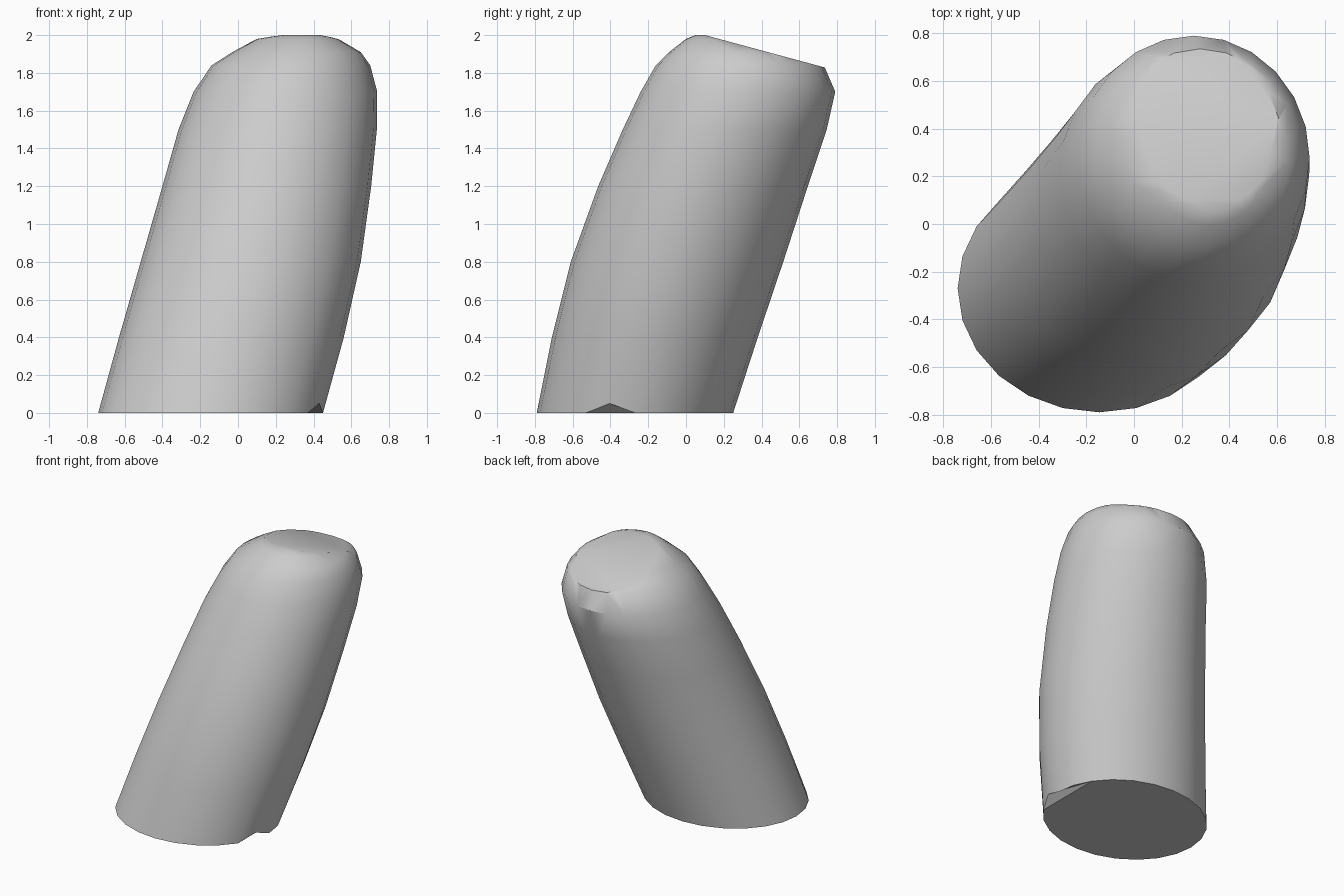
import bpy, bmesh, math
from mathutils import Vector

cube = bpy.data.objects.get("Cube")
if cube:
    bpy.data.objects.remove(cube, do_unlink=True)

SEGMENTS = 24

# Each section: height, then left, right, front and back limits
SECTIONS = [
    (0.0, -0.74, 0.45, -0.79, 0.25),
    (0.4, -0.63, 0.56, -0.71, 0.38),
    (0.8, -0.515, 0.65, -0.61, 0.515),
    (1.2, -0.40, 0.705, -0.465, 0.645),
    (1.5, -0.315, 0.735, -0.335, 0.745),
    (1.7, -0.235, 0.737, -0.24, 0.79),
    (1.84, -0.14, 0.70, -0.16, 0.73),
    (1.91, -0.03, 0.65, -0.09, 0.62),
    (1.98, 0.10, 0.53, 0.0, 0.37),
    (2.0, 0.22, 0.45, 0.05, 0.25),
]


def make_material(name, rgb):
    mat = bpy.data.materials.new(name)
    mat.use_nodes = True
    mat.diffuse_color = (*rgb, 1)
    bsdf = next(n for n in mat.node_tree.nodes if n.type == 'BSDF_PRINCIPLED')
    bsdf.inputs["Base Color"].default_value = (*rgb, 1)
    return mat


def add_ring(bm, z, x0, x1, y0, y1):
    """Elliptical ring of vertices filling the given limits."""
    ring = []
    for i in range(SEGMENTS):
        a = math.tau * i / SEGMENTS
        x = (x0 + x1) / 2 + (x1 - x0) / 2 * math.cos(a)
        y = (y0 + y1) / 2 + (y1 - y0) / 2 * math.sin(a)
        ring.append(bm.verts.new((x, y, z)))
    return ring


# Leaning post: loft the sections and close both ends
bm = bmesh.new()
rings = [add_ring(bm, *section) for section in SECTIONS]
for low, high in zip(rings, rings[1:]):
    for i in range(SEGMENTS):
        j = (i + 1) % SEGMENTS
        bm.faces.new((low[i], low[j], high[j], high[i]))
bm.faces.new(rings[0][::-1])
bm.faces.new(rings[-1])

# Slanted flat top, falling towards the back
cut = bmesh.ops.bisect_plane(
    bm, geom=bm.verts[:] + bm.edges[:] + bm.faces[:], dist=1e-5,
    plane_co=Vector((0.3, 0.1, 2.0)), plane_no=Vector((0, 0.27, 1)),
    clear_outer=True)
rim = [e for e in cut["geom_cut"] if isinstance(e, bmesh.types.BMEdge)]
bmesh.ops.holes_fill(bm, edges=rim, sides=0)

# Small chip in the foot at the front left
chip = min((v for v in bm.verts if v.co.z < 0.01),
           key=lambda v: (v.co - Vector((0.42, -0.4, 0))).length)
chip.co.z = 0.05
bmesh.ops.triangulate(bm, faces=[f for f in bm.faces if chip in f.verts])
bmesh.ops.recalc_face_normals(bm, faces=bm.faces[:])

mesh = bpy.data.meshes.new("leaning_post")
bm.to_mesh(mesh)
bm.free()
post = bpy.data.objects.new("leaning_post", mesh)
bpy.context.collection.objects.link(post)
mesh.materials.append(make_material("plain grey", (0.6, 0.6, 0.6)))

# Smooth sides with a crisp foot
bpy.ops.object.select_all(action='DESELECT')
post.select_set(True)
bpy.context.view_layer.objects.active = post
bpy.ops.object.shade_smooth_by_angle(angle=math.radians(35))
